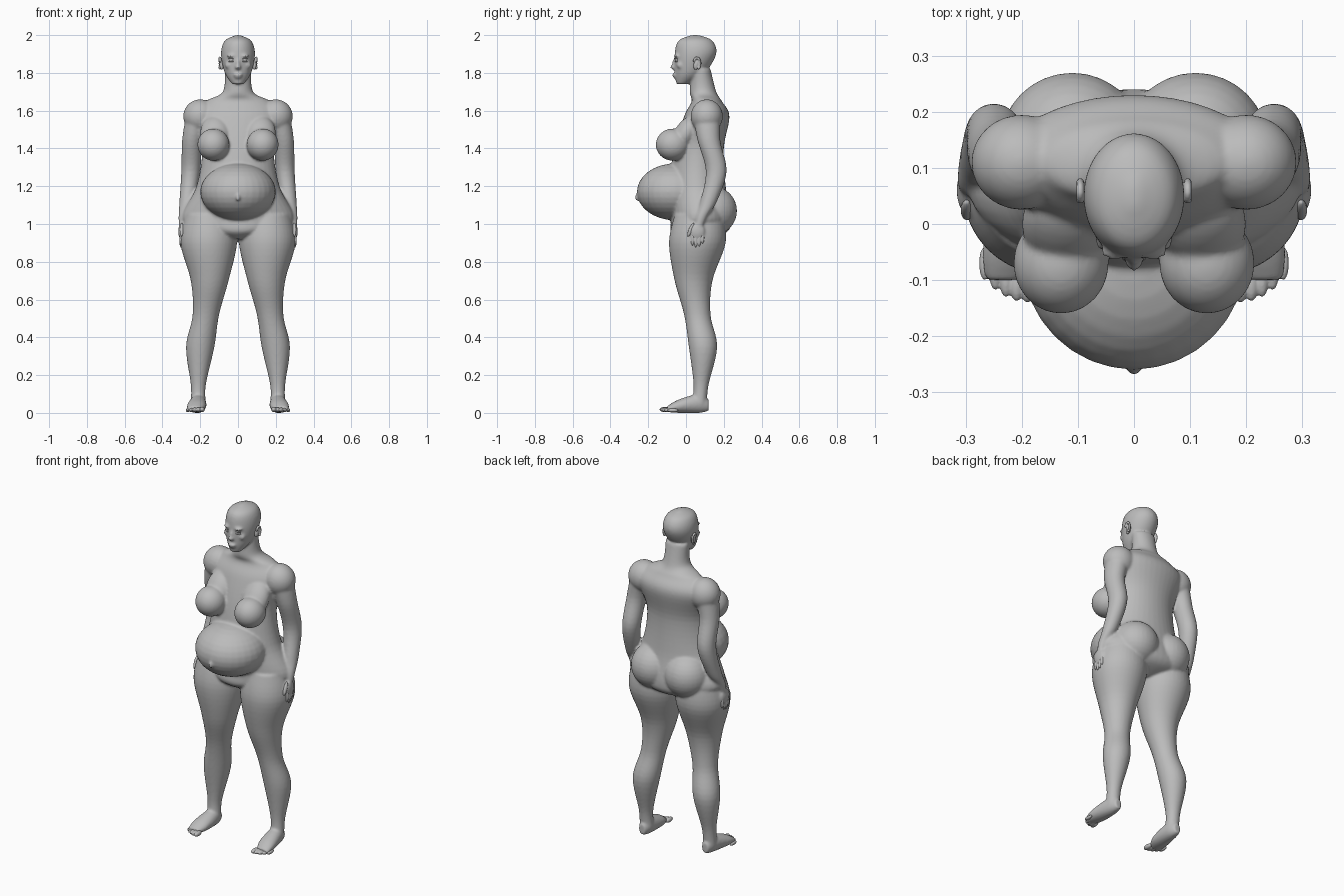
import bpy, bmesh, math
from mathutils import Matrix

cube = bpy.data.objects.get("Cube")
if cube:
    bpy.data.objects.remove(cube)

grey = (0.5, 0.5, 0.5, 1)
clay = bpy.data.materials.new("grey clay")
clay.use_nodes = True
clay.diffuse_color = grey
clay.node_tree.nodes["Principled BSDF"].inputs["Base Color"].default_value = grey


def spline(before, start, end, after, t):
    """Smooth interpolation from start to end."""
    slope_in, slope_out = (end - before) / 2, (after - start) / 2
    gap = end - start
    bend = 3 * gap - 2 * slope_in - slope_out
    twist = slope_in + slope_out - 2 * gap
    return start + t * (slope_in + t * (bend + t * twist))


def loft(bm, rows, side=1, lying=False, segments=40, steps=6):
    """Skin ellipses (x, y, z, width, depth); lying ones stand in the xz plane."""
    padded = [rows[0], *rows, rows[-1]]
    dense = [[spline(*values, step / steps) for values in zip(*padded[i:i + 4])]
             for i in range(len(rows) - 1) for step in range(steps)]
    dense.append(rows[-1])
    rings = []
    for x, y, z, width, depth in dense:
        ring = []
        for k in range(segments):
            angle = math.tau * k / segments
            across = width * math.cos(angle)
            along = depth * math.sin(angle)
            if lying:
                point = (side * (x + across), y, z + along)
            else:
                point = (side * (x + across), y + along, z)
            ring.append(bm.verts.new(point))
        rings.append(ring)
    faces = [bm.faces.new((low[k - 1], low[k], high[k], high[k - 1]))
             for low, high in zip(rings, rings[1:]) for k in range(segments)]
    faces += [bm.faces.new(rings[0]), bm.faces.new(rings[-1])]
    bmesh.ops.recalc_face_normals(bm, faces=faces)


def trunk(bm, rows):
    """Loft on the centre line from rows of (z, y, width, depth)."""
    loft(bm, [(0, y, z, width, depth) for z, y, width, depth in rows])


def limb(bm, rows, side, depth=1.0):
    """Loft from rows of (x, y, z, radius) with a fixed depth ratio."""
    loft(bm, [(*row, row[-1] * depth) for row in rows], side)


def ball(bm, center, radii, side=1, tilt=0.0):
    x, y, z = center
    matrix = (Matrix.Translation((side * x, y, z)) @ Matrix.Rotation(tilt, 4, 'X')
              @ Matrix.Diagonal((*radii, 1)))
    bmesh.ops.create_uvsphere(bm, u_segments=32, v_segments=16, radius=1, matrix=matrix)


def finish(bm, name, voxel, iterations):
    """Fuse the pieces into one soft skin."""
    mesh = bpy.data.meshes.new(name)
    bm.to_mesh(mesh)
    bm.free()
    mesh.materials.append(clay)
    part = bpy.data.objects.new(name, mesh)
    bpy.context.scene.collection.objects.link(part)
    fuse = part.modifiers.new("fuse", 'REMESH')
    fuse.mode = 'VOXEL'
    fuse.voxel_size = voxel
    fuse.use_smooth_shade = True
    soften = part.modifiers.new("soften", 'SMOOTH')
    soften.factor = 0.5
    soften.iterations = iterations


body = bmesh.new()

# Torso and neck
trunk(body, [
    (.92, .05, .05, .08), (.96, .07, .2, .15), (1.03, .08, .3, .16),
    (1.2, .06, .22, .15), (1.4, .07, .19, .13), (1.57, .11, .23, .12),
    (1.65, .11, .17, .08), (1.7, .09, .08, .07), (1.82, .08, .07, .05)])

# Belly and navel
ball(body, center=(0, -.06, 1.17), radii=(.2, .2, .15))
ball(body, center=(0, -.26, 1.14), radii=(.01, .01, .02))

# Head
trunk(body, [
    (1.74, -.02, .03, .03), (1.8, .02, .07, .08), (1.9, .05, .09, .11),
    (1.97, .05, .07, .09), (2, .05, .01, .02)])

# Nose and lips
ball(body, center=(0, -.06, 1.85), radii=(.01, .015, .035), tilt=-.3)
ball(body, center=(0, -.07, 1.83), radii=(.016, .015, .01))
ball(body, center=(0, -.06, 1.79), radii=(.025, .014, .006))
ball(body, center=(0, -.055, 1.777), radii=(.02, .015, .007))

for side in (1, -1):
    # Brow and cheek
    ball(body, center=(.035, -.05, 1.89), radii=(.025, .015, .008), side=side)
    ball(body, center=(.045, -.03, 1.84), radii=(.025, .02, .02), side=side)

    # Chest and seat
    ball(body, center=(.13, -.07, 1.42), radii=(.085, .09, .085), side=side)
    ball(body, center=(.12, 0, 1.48), radii=(.08, .06, .11), side=side, tilt=-.6)
    ball(body, center=(.11, .14, 1.07), radii=(.13, .13, .13), side=side)

    # Shoulder, arm and palm
    ball(body, center=(.2, .11, 1.57), radii=(.09, .085, .09), side=side)
    limb(body, [
        (.2, .11, 1.6, .07), (.24, .12, 1.45, .055), (.25, .16, 1.28, .05),
        (.27, .12, 1.12, .04), (.29, .08, 1.03, .025), (.3, .06, .94, .01)], side, depth=1.1)
    ball(body, center=(.3, .06, .96), radii=(.016, .04, .045), side=side)

    # Leg
    limb(body, [
        (.15, .07, 1.05, .13), (.155, .06, .9, .15), (.15, .04, .7, .1),
        (.17, .06, .52, .07), (.2, .09, .35, .075), (.21, .08, .15, .04),
        (.21, .07, .05, .04)], side)

    # Foot
    loft(body, [
        (.21, .12, .04, .02, .03), (.21, .07, .05, .04, .05),
        (.22, -.04, .035, .05, .035), (.23, -.1, .02, .035, .015)], side, lying=True)

finish(body, "body", voxel=.007, iterations=6)

for side, name in ((1, "left"), (-1, "right")):
    # Eye with upper and lower lids
    eye = bmesh.new()
    ball(eye, center=(.033, -.045, 1.868), radii=(.015, .014, .008), side=side)
    for height in (1.86, 1.876):
        ball(eye, center=(.033, -.045, height), radii=(.018, .016, .003), side=side)
    finish(eye, name + "_eye", voxel=.002, iterations=2)

    # Ear shell with a raised rim
    ear = bmesh.new()
    ball(ear, center=(.086, .055, 1.845), radii=(.012, .015, .03), side=side, tilt=-.2)
    for k in range(12):
        angle = k / 3 - 1
        rim = (.096, .058 + .018 * math.cos(angle), 1.85 + .03 * math.sin(angle))
        ball(ear, rim, radii=(.007, .006, .007), side=side)
    finish(ear, name + "_ear", voxel=.003, iterations=4)

    # Fingers hang below the palm, the thumb points forward
    fingers = bmesh.new()
    for k, length in enumerate((.055, .065, .06, .045)):
        y = .034 + .018 * k
        ball(fingers, (.302, y, .95 - length / 2), (.009, .009, length / 2 + .01), side)
    ball(fingers, center=(.298, .025, .97), radii=(.011, .011, .04), side=side, tilt=-.4)
    finish(fingers, name + "_fingers", voxel=.003, iterations=2)

    # Toes shrink and step back towards the outer side
    toes = bmesh.new()
    for k in range(5):
        radius = .014 - .001 * k
        tip = -.14 + .0025 * k * k
        ball(toes, (.19 + .019 * k, tip + .03, radius + .004), (radius, .03, radius), side)
    finish(toes, name + "_toes", voxel=.003, iterations=2)
